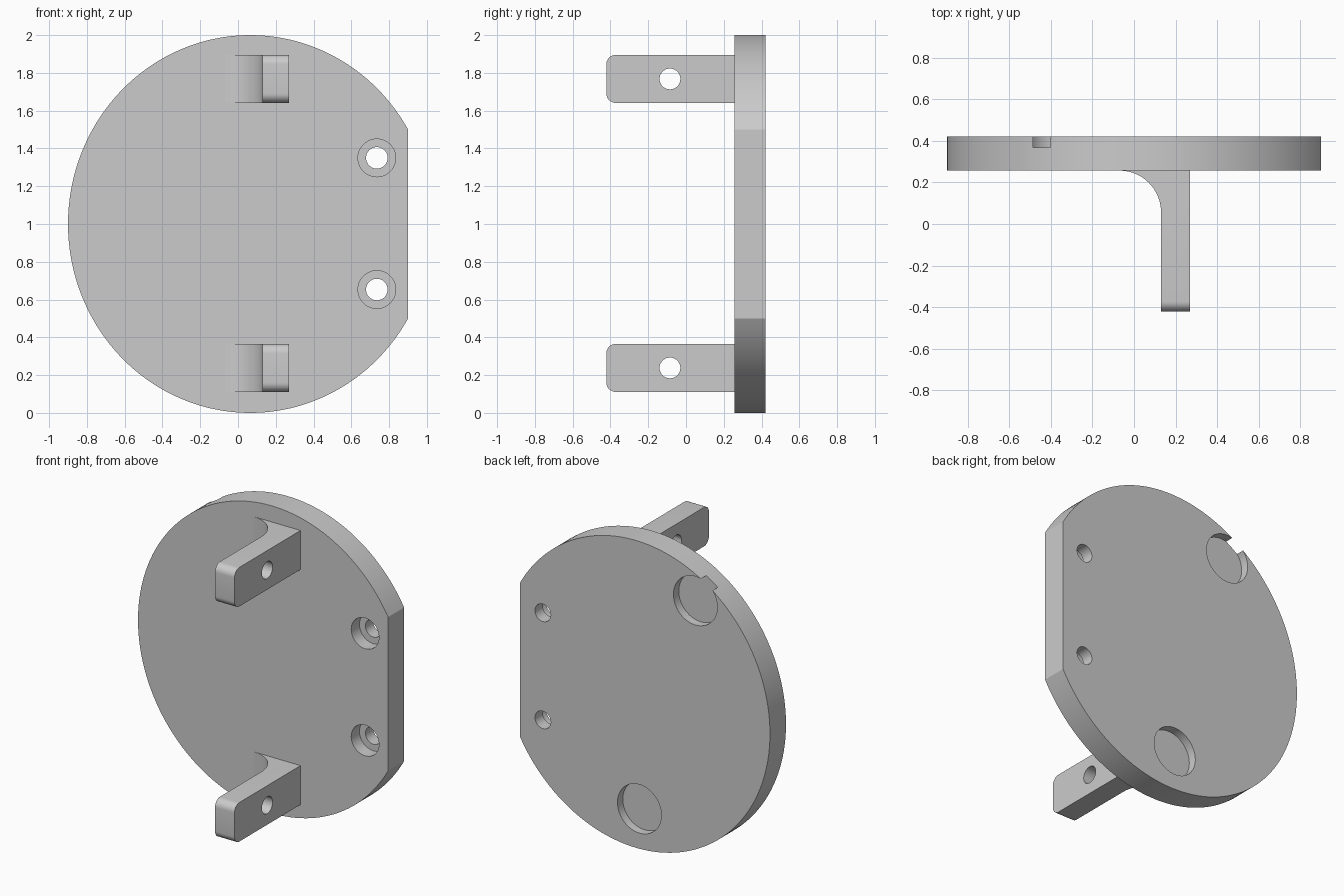
import bpy, bmesh
from math import sin, cos, radians
from mathutils import Vector

cube = bpy.data.objects.get("Cube")
if cube:
    bpy.data.objects.remove(cube, do_unlink=True)

grey = bpy.data.materials.new("plain_grey")
grey.use_nodes = True
grey.diffuse_color = (0.6, 0.6, 0.6, 1)
grey.node_tree.nodes["Principled BSDF"].inputs["Base Color"].default_value = (0.6, 0.6, 0.6, 1)

FRONT, BACK = 0.257, 0.422      # plate faces along y
TIP = -0.422                    # free end of the brackets


def arc(cx, cy, rx, ry, start, end, n):
    """Points along an elliptical arc, angles in degrees."""
    angles = [radians(start + (end - start) * i / n) for i in range(n + 1)]
    return [(cx + rx * cos(a), cy + ry * sin(a)) for a in angles]


def prism(name, points, axis, low, high, bevel=None):
    """Extrude a 2D outline along the given axis; bevel picks edges to round."""
    def place(p, depth):
        co = list(p)
        co.insert(axis, depth)
        return Vector(co)
    bm = bmesh.new()
    base = bm.faces.new([bm.verts.new(place(p, low)) for p in points])
    ext = bmesh.ops.extrude_face_region(bm, geom=[base])
    shift = place((0, 0), high - low)
    bmesh.ops.translate(bm, vec=shift,
                        verts=[v for v in ext["geom"] if isinstance(v, bmesh.types.BMVert)])
    bmesh.ops.recalc_face_normals(bm, faces=bm.faces)
    if bevel:
        edges = [e for e in bm.edges if bevel(e)]
        bmesh.ops.bevel(bm, geom=edges, offset=0.05, segments=8, profile=0.5, affect="EDGES")
    mesh = bpy.data.meshes.new(name)
    bm.to_mesh(mesh)
    bm.free()
    mesh.materials.append(grey)
    obj = bpy.data.objects.new(name, mesh)
    bpy.context.collection.objects.link(obj)
    return obj


def drill(obj, center, radius, axis, low, high):
    """Cut a round hole or pocket along an axis."""
    circle = arc(*center, radius, radius, 0, 360, 48)[:-1]
    cutter = prism("cutter", circle, axis, low, high)
    cutter.hide_render = True
    mod = obj.modifiers.new("hole", "BOOLEAN")
    mod.operation = "DIFFERENCE"
    mod.solver = "EXACT"
    mod.object = cutter
    bpy.context.view_layer.objects.active = obj
    bpy.ops.object.modifier_apply(modifier=mod.name)
    bpy.data.objects.remove(cutter, do_unlink=True)


def smooth(obj):
    bpy.ops.object.select_all(action="DESELECT")
    obj.select_set(True)
    bpy.context.view_layer.objects.active = obj
    bpy.ops.object.shade_smooth_by_angle(angle=radians(30))


# Round plate with one flat side
plate = prism("round_plate", arc(0.065, 1, 0.965, 1, 30, 330, 120), 1, FRONT, BACK)

# Counterbored bolt holes beside the flat side
for z in (0.653, 1.35):
    drill(plate, (0.735, z), 0.1, 1, FRONT - 0.1, FRONT + 0.085)
    drill(plate, (0.735, z), 0.057, 1, FRONT - 0.1, BACK + 0.1)

# Shallow round pockets in the back; the upper one breaks through the rim
for center in ((-0.363, 1.722), (0.04, 0.26)):
    drill(plate, center, 0.158, 1, BACK - 0.055, BACK + 0.1)
smooth(plate)

# Two filleted brackets, each with a cross hole and rounded tip
outline = [(0.13, TIP), (0.27, TIP), (0.27, FRONT + 0.02), (-0.07, FRONT + 0.02)]
outline += arc(-0.07, FRONT - 0.2, 0.2, 0.2, 90, 0, 16)


def tip_edge(edge):
    a, b = (v.co for v in edge.verts)
    return max(a.y, b.y) < TIP + 0.01 and abs(a.z - b.z) < 0.01


for name, z in (("lower_bracket", 0.238), ("upper_bracket", 1.768)):
    bracket = prism(name, outline, 2, z - 0.127, z + 0.127, tip_edge)
    drill(bracket, (-0.085, z - 0.127 + 0.127), 0.055, 0, 0, 0.4)
    smooth(bracket)
